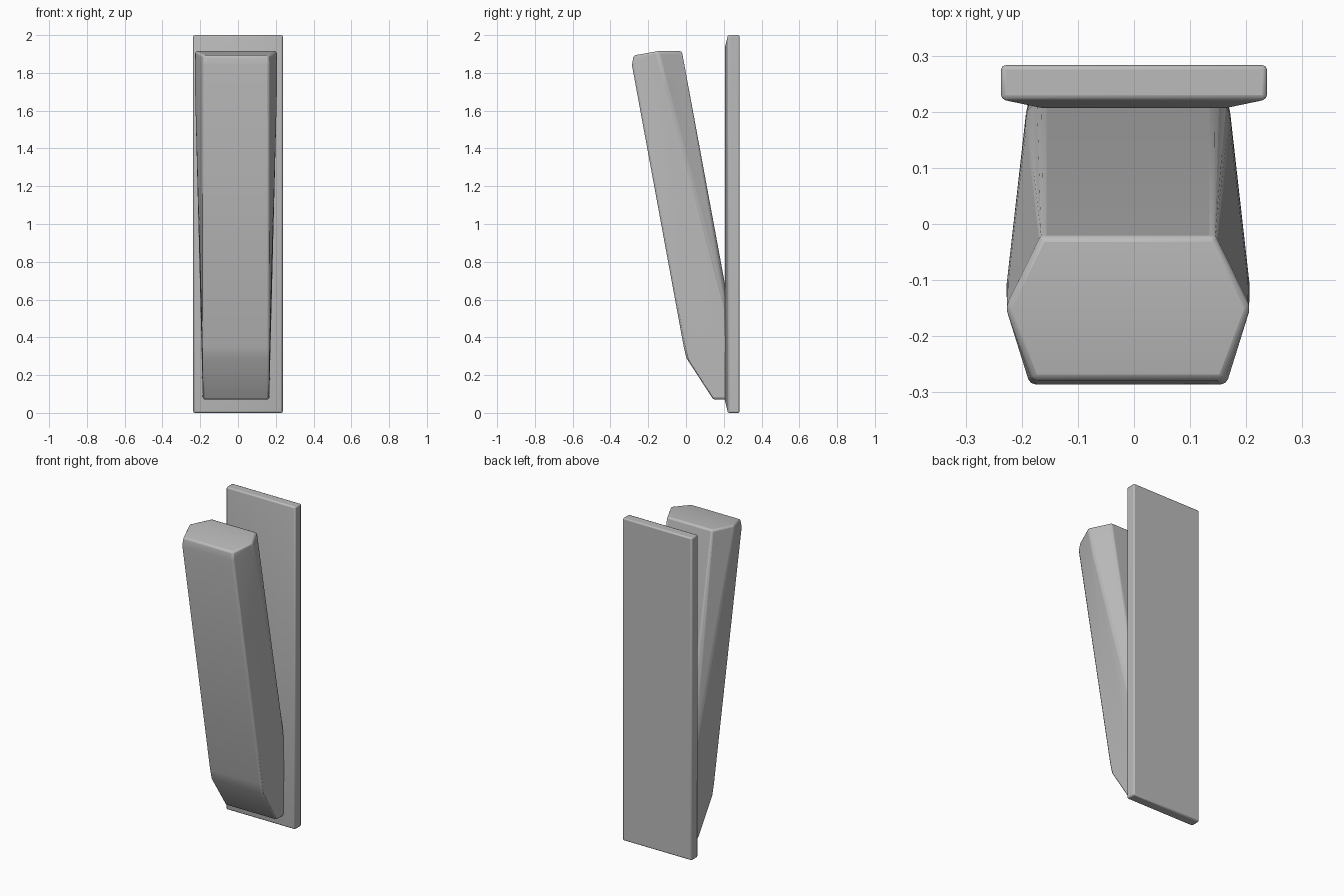
import bpy
import bmesh

cube = bpy.data.objects.get("Cube")
if cube:
    bpy.data.objects.remove(cube, do_unlink=True)

grey = bpy.data.materials.new("plain grey")
grey.use_nodes = True
COLOUR = (0.5, 0.5, 0.5, 1)
grey.diffuse_color = COLOUR
grey.node_tree.nodes["Principled BSDF"].inputs["Base Color"].default_value = COLOUR


def hull_part(name, points, centre_x, bevel):
    """Convex solid from (half width, y, z) points mirrored across its centre."""
    bm = bmesh.new()
    for half, y, z in points:
        for side in (-1, 1):
            bm.verts.new((centre_x + side * half, y, z))
    result = bmesh.ops.convex_hull(bm, input=bm.verts)
    loose = [v for v in bm.verts if not v.link_faces]
    bmesh.ops.delete(bm, geom=loose, context="VERTS")
    bmesh.ops.dissolve_limit(bm, angle_limit=0.02, verts=bm.verts, edges=bm.edges)
    bmesh.ops.recalc_face_normals(bm, faces=bm.faces)
    mesh = bpy.data.meshes.new(name)
    bm.to_mesh(mesh)
    bm.free()
    mesh.materials.append(grey)
    obj = bpy.data.objects.new(name, mesh)
    bpy.context.collection.objects.link(obj)
    mod = obj.modifiers.new("soft edges", "BEVEL")
    mod.width = bevel
    mod.segments = 2
    mod.limit_method = "ANGLE"
    mod.angle_limit = 0.4
    bpy.ops.object.select_all(action="DESELECT")
    obj.select_set(True)
    bpy.context.view_layer.objects.active = obj
    bpy.ops.object.shade_smooth_by_angle(angle=0.35)
    return obj


# Back plate with a shallow raised front
plate = []
for z_edge, z_inner in ((0, 0.06), (2, 1.94)):
    plate += [(0.237, 0.283, z_edge), (0.237, 0.222, z_edge), (0.165, 0.207, z_inner)]
hull_part("back_plate", plate, 0, 0.008)

# Slanted lever: front edge, widest side ridge, then back edge
front = [(0.170, -0.278, 1.892), (0.175, -0.286, 1.84), (0.177, -0.012, 0.35),
         (0.177, 0.002, 0.29), (0.175, 0.145, 0.07)]
ridge = [(0.218, -0.15, 1.915), (0.217, -0.10, 1.72), (0.182, 0.20, 0.60),
         (0.176, 0.225, 0.07)]
back = [(0.155, -0.022, 1.915), (0.155, 0.225, 0.58), (0.155, 0.24, 0.07)]
hull_part("lever", front + ridge + back, -0.0105, 0.01)
